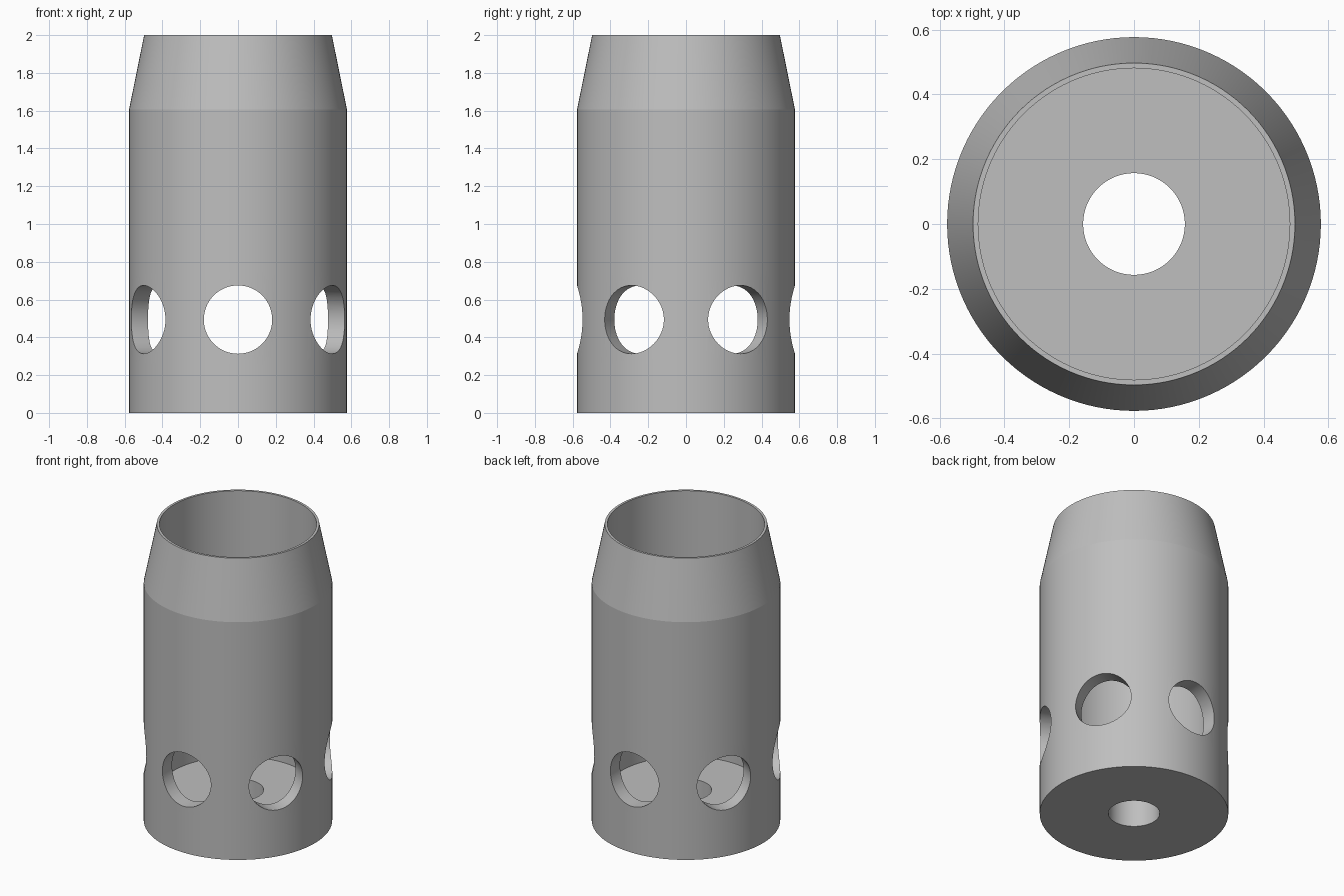
import bpy
import bmesh
import math
from mathutils import Matrix

if "Cube" in bpy.data.objects:
    bpy.data.objects.remove(bpy.data.objects["Cube"], do_unlink=True)

SEGMENTS = 120
OUTER, BORE, DRAIN = 0.577, 0.481, 0.157
HOLE_RADIUS, HOLE_Z, HOLE_COUNT = 0.181, 0.494, 6

# Single grey material
grey = bpy.data.materials.new("plain grey")
grey.use_nodes = True
colour = (0.52, 0.52, 0.52, 1)
grey.diffuse_color = colour
grey.node_tree.nodes["Principled BSDF"].inputs["Base Color"].default_value = colour


def add_object(name, bm):
    mesh = bpy.data.meshes.new(name)
    bm.to_mesh(mesh)
    bm.free()
    mesh.materials.append(grey)
    obj = bpy.data.objects.new(name, mesh)
    bpy.context.collection.objects.link(obj)
    return obj


def lathe(name, profile):
    """Revolve a closed (radius, height) loop around z."""
    bm = bmesh.new()
    rings = []
    for i in range(SEGMENTS):
        a = math.tau * i / SEGMENTS
        rings.append([bm.verts.new((r * math.cos(a), r * math.sin(a), z)) for r, z in profile])
    n = len(profile)
    for i in range(SEGMENTS):
        a, b = rings[i], rings[(i + 1) % SEGMENTS]
        for j in range(n):
            k = (j + 1) % n
            bm.faces.new((a[j], b[j], b[k], a[k]))
    bmesh.ops.recalc_face_normals(bm, faces=bm.faces)
    return add_object(name, bm)


# Sleeve: tapered tube with a thick floor and a round floor opening
sleeve = lathe("sleeve", [
    (DRAIN, 0), (OUTER, 0), (OUTER, 0.25), (OUTER, 0.75), (OUTER, 1.605),
    (0.497, 2), (BORE, 2), (BORE, 0.75), (BORE, 0.25), (BORE, 0.205), (DRAIN, 0.205),
])

# Radial side holes, evenly spaced with one facing the front
bm = bmesh.new()
for i in range(HOLE_COUNT):
    spin = Matrix.Rotation(math.tau * i / HOLE_COUNT, 4, 'Z')
    place = Matrix.Translation((0, -0.55, HOLE_Z)) @ Matrix.Rotation(math.pi / 2, 4, 'X')
    bmesh.ops.create_cone(bm, cap_ends=True, segments=64, radius1=HOLE_RADIUS,
                          radius2=HOLE_RADIUS, depth=0.4, matrix=spin @ place)
cutter = add_object("side_hole_cutter", bm)
cutter.hide_render = True

cut = sleeve.modifiers.new("side holes", 'BOOLEAN')
cut.operation = 'DIFFERENCE'
cut.solver = 'EXACT'
cut.object = cutter

bpy.ops.object.select_all(action='DESELECT')
bpy.context.view_layer.objects.active = sleeve
sleeve.select_set(True)
bpy.ops.object.modifier_apply(modifier=cut.name)
bpy.data.objects.remove(cutter, do_unlink=True)

# Smooth walls with crisp rims; the taper line is also kept sharp
bpy.ops.object.shade_smooth_by_angle(angle=math.radians(10))
